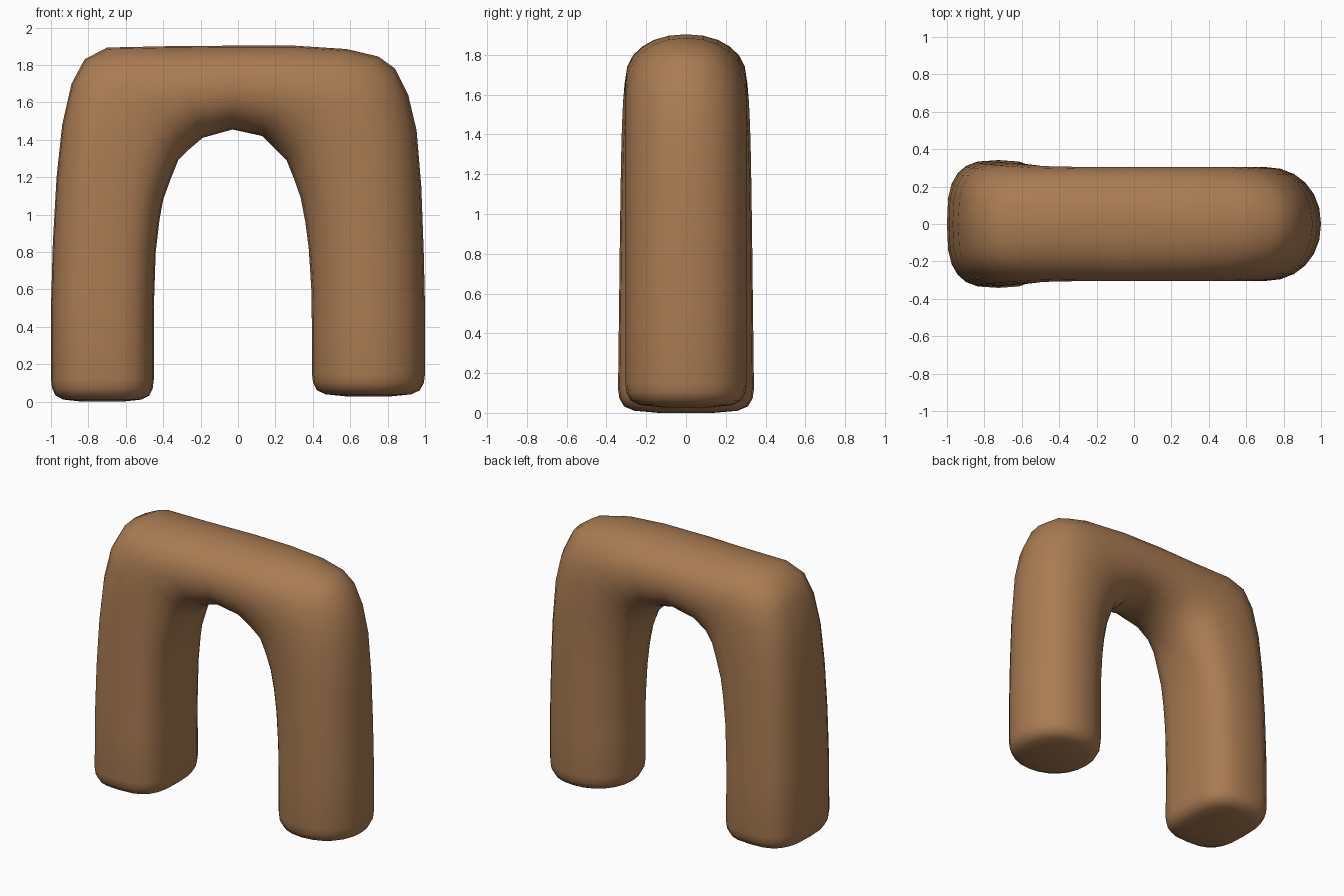
import bpy
import bmesh
import math
from mathutils import Vector

default_cube = bpy.data.objects.get("Cube")
if default_cube:
    bpy.data.objects.remove(default_cube, do_unlink=True)

# Clay-brown material
clay = bpy.data.materials.new("warm_brown")
clay.use_nodes = True
brown = (0.40, 0.20, 0.085, 1)
clay.diffuse_color = brown
clay.node_tree.nodes["Principled BSDF"].inputs["Base Color"].default_value = brown

SIDES = 24

# Outer and inner edge of the arch, paired from right foot to left foot
OUTER = [(-1, .12), (-1, .5), (-.99, .85), (-.97, 1.2), (-.94, 1.48), (-.89, 1.7),
         (-.82, 1.83), (-.7, 1.893), (-.38, 1.9), (-.03, 1.903), (.3, 1.903), (.58, 1.885),
         (.75, 1.845), (.84, 1.78), (.91, 1.64), (.955, 1.45), (.98, 1.15),
         (.993, .8), (1, .5), (1, .15)]
INNER = [(-.45, .12), (-.45, .5), (-.44, .8), (-.42, .97), (-.4, 1.08), (-.36, 1.19),
         (-.32, 1.29), (-.26, 1.35), (-.19, 1.41), (-.03, 1.455), (.13, 1.42), (.19, 1.36),
         (.26, 1.29), (.3, 1.19), (.335, 1.09), (.36, .96), (.378, .82),
         (.392, .6), (.395, .4), (.395, .15)]


def blend(a, b, t):
    t = max(0, min(1, t))
    t = t * t * (3 - 2 * t)
    return a + (b - a) * t


def section(outer, inner):
    """Centre, half width vector, half depth and roundness of one slice."""
    o = Vector((outer[0], 0, outer[1]))
    i = Vector((inner[0], 0, inner[1]))
    centre = (o + i) / 2
    t = (centre.x + 0.72) / 0.35
    depth = blend(0.343 - 0.012 * centre.z, 0.305, t)
    return centre, (o - i) / 2, depth, blend(3, 2.15, t)


def add_ring(bm, centre, half, depth, power):
    ring = []
    for k in range(SIDES):
        a = math.tau * k / SIDES
        c, s = math.cos(a), math.sin(a)
        u = math.copysign(abs(c) ** (2 / power), c)
        v = math.copysign(abs(s) ** (2 / power), s)
        ring.append(bm.verts.new(centre + half * u + Vector((0, depth * v, 0))))
    return ring


def foot_rings(bm, outer, inner, floor):
    """Rounded foot: shrinking slices from the sole up to the leg."""
    centre, half, depth, power = section(outer, inner)
    rings = []
    for scale, rise in ((0.4, 0), (0.76, 0.09), (0.91, 0.27), (0.98, 0.6)):
        low = centre.copy()
        low.z = floor + rise * (centre.z - floor)
        rings.append(add_ring(bm, low, half * scale, depth * scale, power))
    return rings


# Arch lofted through all slices
bm = bmesh.new()
rings = foot_rings(bm, OUTER[0], INNER[0], 0)
rings += [add_ring(bm, *section(o, i)) for o, i in zip(OUTER, INNER)]
rings += reversed(foot_rings(bm, OUTER[-1], INNER[-1], 0.028))
for low, high in zip(rings, rings[1:]):
    for k in range(SIDES):
        n = (k + 1) % SIDES
        bm.faces.new((low[k], low[n], high[n], high[k]))
bm.faces.new(rings[0])
bm.faces.new(rings[-1])
bmesh.ops.recalc_face_normals(bm, faces=bm.faces)

mesh = bpy.data.meshes.new("arch")
bm.to_mesh(mesh)
bm.free()
mesh.materials.append(clay)
arch = bpy.data.objects.new("arch", mesh)
bpy.context.collection.objects.link(arch)

# Smooth shading
bpy.context.view_layer.objects.active = arch
arch.select_set(True)
bpy.ops.object.shade_smooth_by_angle(angle=math.radians(60))
